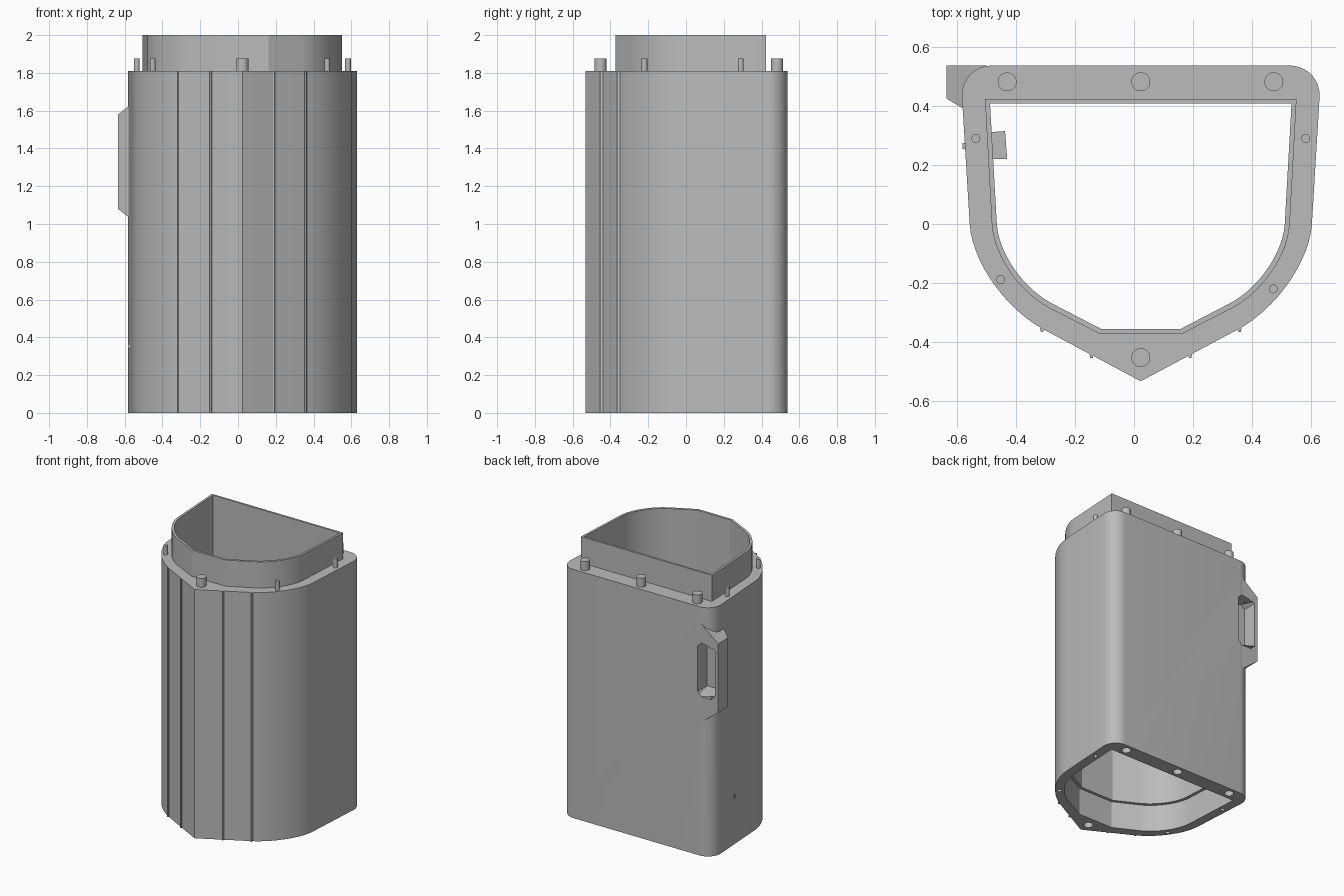
import bpy, bmesh
from math import radians
from mathutils import Vector
from mathutils.geometry import interpolate_bezier

cube = bpy.data.objects.get("Cube")
if cube:
    bpy.data.objects.remove(cube, do_unlink=True)

CX, BODY_TOP, TOP = 0.023, 1.81, 2.0

grey = bpy.data.materials.new("plain grey")
grey.use_nodes = True
grey.diffuse_color = (0.5, 0.5, 0.5, 1)
grey.node_tree.nodes["Principled BSDF"].inputs["Base Color"].default_value = (0.5, 0.5, 0.5, 1)


def finish(bm, name):
    bmesh.ops.recalc_face_normals(bm, faces=bm.faces)
    mesh = bpy.data.meshes.new(name)
    bm.to_mesh(mesh)
    bm.free()
    mesh.materials.append(grey)
    ob = bpy.data.objects.new(name, mesh)
    bpy.context.collection.objects.link(ob)
    return ob


def prism(name, pts, low, high):
    """Extrude a plan outline; low and high give z, or z as a function of x."""
    def level(z, x):
        return z(x) if callable(z) else z
    bm = bmesh.new()
    a = [bm.verts.new((x, y, level(low, x))) for x, y in pts]
    b = [bm.verts.new((x, y, level(high, x))) for x, y in pts]
    bm.faces.new(a)
    bm.faces.new(b)
    for i in range(len(pts)):
        j = (i + 1) % len(pts)
        bm.faces.new((a[i], a[j], b[j], b[i]))
    return finish(bm, name)


def cylinder(name, x, y, r, low, high):
    bm = bmesh.new()
    bmesh.ops.create_cone(bm, cap_ends=True, segments=24, radius1=r, radius2=r, depth=high - low)
    bmesh.ops.translate(bm, verts=bm.verts, vec=(x, y, (low + high) / 2))
    return finish(bm, name)


def arc(p0, corner, p1, n=14):
    p0, c, p1 = (Vector((*p, 0)) for p in (p0, corner, p1))
    pts = interpolate_bezier(p0, p0.lerp(c, 0.55), p1.lerp(c, 0.55), p1, n)
    return [(p.x, p.y) for p in pts]


def mirrored(half):
    """Close a half outline across the centre line."""
    other = [(-u, y) for u, y in reversed(half) if u > 1e-5]
    return [(CX + u, y) for u, y in half + other]


def boolean(ob, tool, operation):
    mod = ob.modifiers.new(operation.lower(), "BOOLEAN")
    mod.operation, mod.object, mod.solver = operation, tool, "EXACT"
    bpy.context.view_layer.objects.active = ob
    bpy.ops.object.modifier_apply(modifier=mod.name)
    bpy.data.objects.remove(tool, do_unlink=True)


# Plan outlines
outer = mirrored([(0, -0.533)] + arc((0.33, -0.357), (0.566, -0.23), (0.58, 0))
                 + arc((0.606, 0.43), (0.612, 0.537), (0.505, 0.537)))
collar_out = mirrored([(0.138, -0.373)] + arc((0.31, -0.285), (0.495, -0.19), (0.505, 0))
                      + [(0.528, 0.423)])
cavity = mirrored([(0.134, -0.356)] + arc((0.3, -0.27), (0.478, -0.178), (0.488, 0))
                  + [(0.511, 0.408)])
socket = [(CX + (x - CX) * 1.012, y * 1.012) for x, y in collar_out]

# Main shell with the side latch housing
body = prism("body_shell", outer, 0, BODY_TOP)
latch_plan = [(-0.635, 0.537), (-0.635, 0.425), (-0.585, 0.395), (-0.5, 0.395), (-0.5, 0.537)]
latch = prism("latch_housing", latch_plan,
              lambda x: 1.08 - 0.8 * (x + 0.635), lambda x: 1.58 + 0.8 * (x + 0.635))
boolean(body, latch, "UNION")
boolean(body, prism("cavity_cutter", cavity, -0.1, TOP), "DIFFERENCE")
boolean(body, prism("socket_cutter", socket, -0.1, 0.2), "DIFFERENCE")

# Chamfered pocket in the back of the latch
pocket_plan = [(-0.61, 0.43), (-0.58, 0.425), (-0.5, 0.425), (-0.47, 0.43), (-0.47, 0.6), (-0.61, 0.6)]


def bevel_end(x):
    return max(0, abs(x + 0.54) - 0.04) * 1.0


pocket = prism("pocket_cutter", [(-0.61, 0.43), (-0.58, 0.43), (-0.5, 0.43), (-0.47, 0.43),
                                 (-0.47, 0.6), (-0.5, 0.6), (-0.58, 0.6), (-0.61, 0.6)],
               1.16, 1.55)
bevel = pocket.modifiers.new("chamfer", "BEVEL")
bevel.width, bevel.segments = 0.001, 1
pocket.modifiers.clear()
for v in pocket.data.vertices:
    v.co.z += bevel_end(v.co.x) * (1 if v.co.z < 1.3 else -1)
boolean(body, pocket, "DIFFERENCE")

# Locating pins on top, with matching holes below
pins = [(-0.43, 0.482, 0.032), (CX, 0.482, 0.032), (0.474, 0.482, 0.032), (CX, -0.453, 0.032),
        (-0.536, 0.29, 0.015), (0.582, 0.29, 0.015), (-0.452, -0.188, 0.015), (0.472, -0.22, 0.015)]
for i, (x, y, r) in enumerate(pins, 1):
    boolean(body, cylinder("hole_cutter", x, y, r, -0.05, 0.08), "DIFFERENCE")
    cylinder(f"locating_pin_{i}", x, y, r, BODY_TOP - 0.01, 1.875)

# Thin collar on top
collar = prism("collar", collar_out, BODY_TOP, TOP)
boolean(collar, prism("collar_cutter", cavity, BODY_TOP - 0.1, TOP + 0.1), "DIFFERENCE")

# Fine vertical ridges on the front faces
for side in (-1, 1):
    for u in (0.167, 0.335):
        y = -0.533 + 0.533 * u
        x = CX + side * u
        prism("front_ridge", [(x - 0.008, y + 0.008), (x - 0.004, y - 0.011),
                              (x + 0.004, y - 0.011), (x + 0.008, y + 0.008)], 0, BODY_TOP)

# Small connector inside the side wall, with its outer button
prism("inner_connector", [(-0.5, 0.22), (-0.43, 0.22), (-0.437, 0.315), (-0.5, 0.31)], 0.3, 0.4)
prism("outer_button", [(-0.582, 0.255), (-0.55, 0.255), (-0.55, 0.275), (-0.582, 0.275)], 0.34, 0.365)

# Smooth curves, keep edges sharp
bpy.ops.object.select_all(action="DESELECT")
for ob in bpy.context.scene.objects:
    if ob.type == "MESH":
        ob.select_set(True)
        bpy.context.view_layer.objects.active = ob
bpy.ops.object.shade_smooth_by_angle(angle=radians(25))
